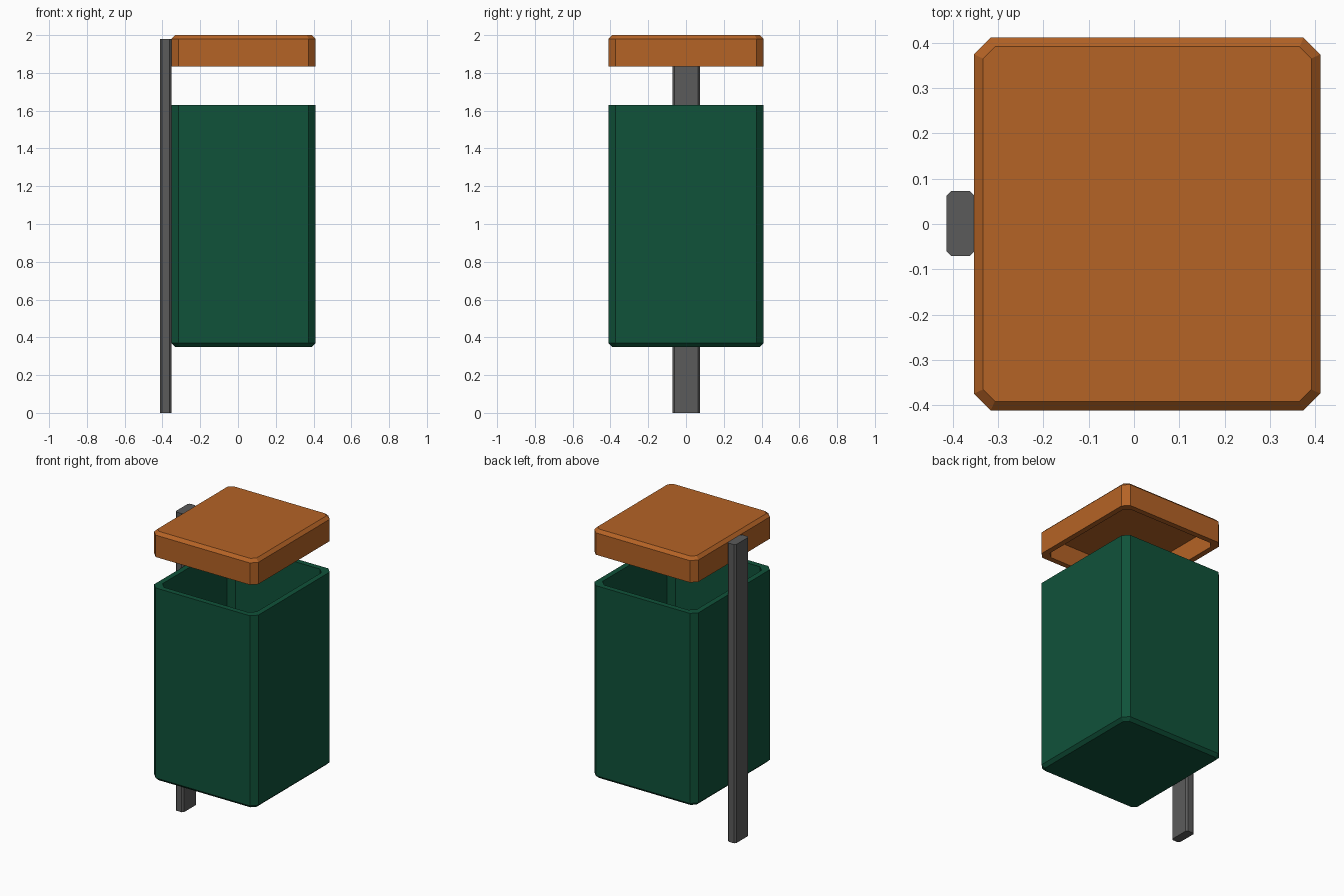
import bpy, bmesh

if "Cube" in bpy.data.objects:
    bpy.data.objects.remove(bpy.data.objects["Cube"])


def material(name, rgb):
    m = bpy.data.materials.new(name)
    m.diffuse_color = (*rgb, 1.0)
    m.use_nodes = True
    m.node_tree.nodes["Principled BSDF"].inputs["Base Color"].default_value = m.diffuse_color
    return m


def octagon(bounds, inset, cut, z):
    """Rectangle with cut corners, counter-clockwise."""
    x0, x1, y0, y1 = bounds
    x0, x1, y0, y1 = x0 + inset, x1 - inset, y0 + inset, y1 - inset
    c = cut
    return [(x0 + c, y0, z), (x1 - c, y0, z), (x1, y0 + c, z), (x1, y1 - c, z),
            (x1 - c, y1, z), (x0 + c, y1, z), (x0, y1 - c, z), (x0, y0 + c, z)]


def loft(name, bounds, rings, mat):
    """Skin a stack of (inset, cut, z) rings and cap both ends."""
    bm = bmesh.new()
    loops = [[bm.verts.new(p) for p in octagon(bounds, *r)] for r in rings]
    for a, b in zip(loops, loops[1:]):
        for i in range(8):
            j = (i + 1) % 8
            bm.faces.new((a[i], a[j], b[j], b[i]))
    bm.faces.new(loops[0][::-1])
    bm.faces.new(loops[-1])
    bmesh.ops.recalc_face_normals(bm, faces=bm.faces[:])
    me = bpy.data.meshes.new(name)
    bm.to_mesh(me)
    bm.free()
    me.materials.append(mat)
    ob = bpy.data.objects.new(name, me)
    bpy.context.collection.objects.link(ob)
    return ob


green = material("dark green", (0.005, 0.085, 0.042))
orange = material("burnt orange", (0.46, 0.125, 0.019))
grey = material("dark grey", (0.105, 0.105, 0.105))

body = (-0.353, 0.411, -0.411, 0.411)
cut, wall = 0.037, 0.036

# open bin: bevelled base, outer wall, rim, inner wall, floor
loft("bin_body", body, [(0.02, 0.026, 0.35), (0, cut, 0.37), (0, cut, 1.63),
                        (wall, cut, 1.63), (wall, cut, 0.386)], green)

# hollow lid: bevelled top, outer wall, rim, inner wall, ceiling
loft("lid", body, [(0.02, 0.026, 2.0), (0, cut, 1.98), (0, cut, 1.835),
                   (wall, cut, 1.835), (wall, cut, 1.966)], orange)

# support post behind the bin
loft("post", (-0.413, -0.353, -0.071, 0.073),
     [(0, 0.01, 0.0), (0, 0.01, 1.98)], grey)
